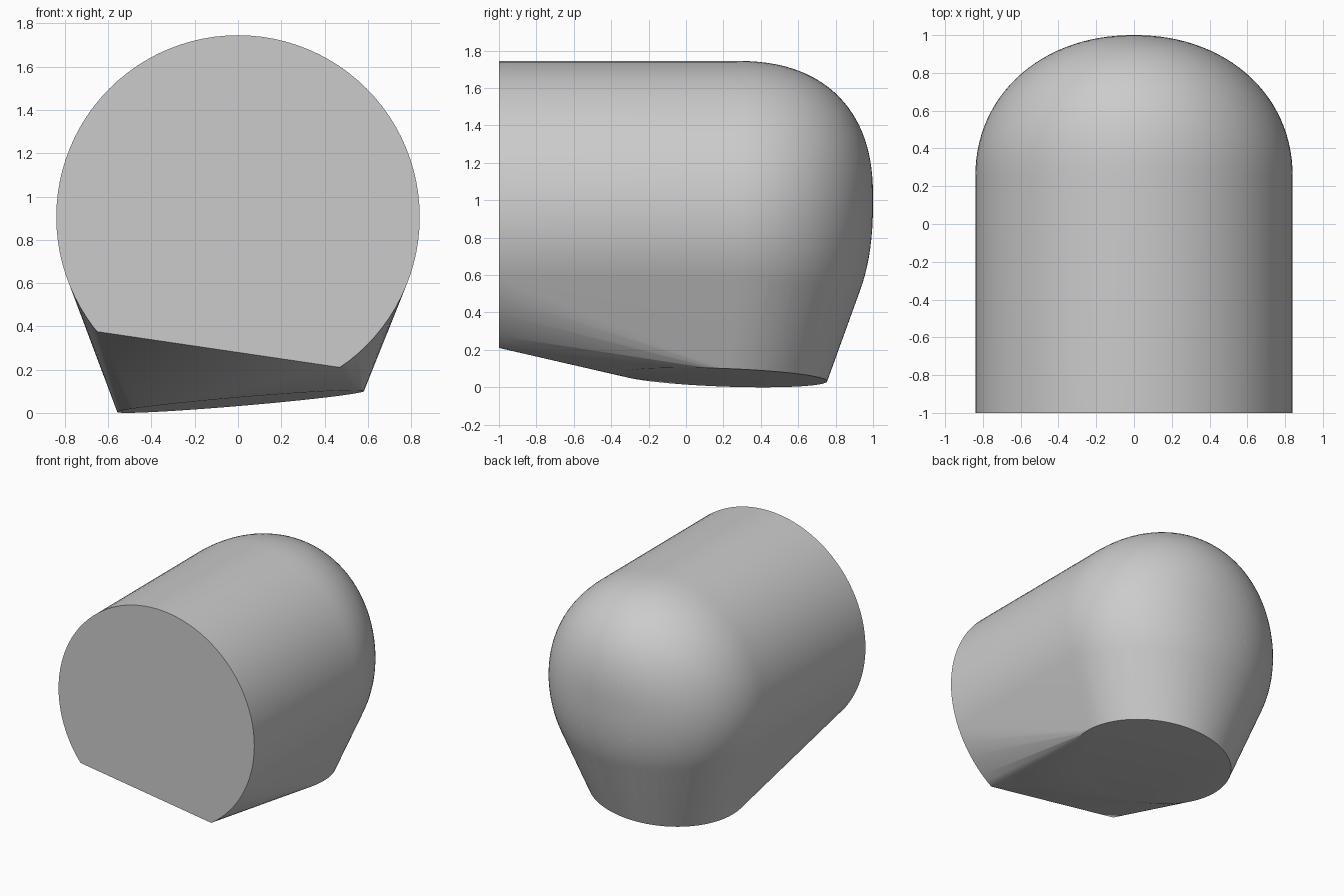
import bpy, bmesh, math
from mathutils import Vector

cube = bpy.data.objects.get("Cube")
if cube:
    bpy.data.objects.remove(cube)

RADIUS, AXIS_Z = 0.84, 0.905
SEGMENTS, RINGS = 96, 28


def ring_angles():
    return [2 * math.pi * i / SEGMENTS for i in range(SEGMENTS)]


points = []

# Front disc, cut off by a slanting chord at the bottom
chord_a, chord_b = Vector((-0.65, -1, 0.375)), Vector((0.47, -1, 0.21))
slope = (chord_b.z - chord_a.z) / (chord_b.x - chord_a.x)
for a in ring_angles():
    x, z = RADIUS * math.cos(a), AXIS_Z + RADIUS * math.sin(a)
    if z > chord_a.z + slope * (x - chord_a.x):
        points.append(Vector((x, -1, z)))
points += [chord_a, chord_b]

# Domed back: rings shrink towards a slightly raised pole, fuller at top and bottom
for k in range(RINGS + 1):
    r = math.cos(0.5 * math.pi * k / RINGS)
    centre_z = AXIS_Z + 0.1 * (1 - r)
    for a in ring_angles():
        n = 2.1 + 0.3 * math.sin(a) ** 2
        y = 0.25 + 0.75 * max(0, 1 - r ** n) ** (1 / n)
        points.append(Vector((RADIUS * r * math.cos(a), y, centre_z + RADIUS * r * math.sin(a))))

# Tilted round base
for a in ring_angles():
    x, dy = 0.57 * math.cos(a), 0.555 * math.sin(a)
    points.append(Vector((x + 0.012, 0.2 + dy, 0.052 + 0.085 * x - 0.036 * dy)))

# Stretch one skin over all the outlines
bm = bmesh.new()
for p in points:
    bm.verts.new(p)
bmesh.ops.remove_doubles(bm, verts=bm.verts, dist=0.0005)
bmesh.ops.convex_hull(bm, input=bm.verts)
bmesh.ops.delete(bm, geom=[v for v in bm.verts if not v.link_faces], context='VERTS')
bmesh.ops.dissolve_limit(bm, angle_limit=math.radians(0.2), verts=bm.verts, edges=bm.edges)
bmesh.ops.recalc_face_normals(bm, faces=bm.faces)

# Stand it on the ground
low = min(v.co.z for v in bm.verts)
bmesh.ops.translate(bm, verts=bm.verts, vec=(0, 0, -low))

mesh = bpy.data.meshes.new("rounded_body")
bm.to_mesh(mesh)
bm.free()
body = bpy.data.objects.new("rounded_body", mesh)
bpy.context.collection.objects.link(body)

# Plain grey
grey = bpy.data.materials.new("plain_grey")
grey.use_nodes = True
colour = (0.6, 0.6, 0.6, 1)
grey.diffuse_color = colour
grey.node_tree.nodes["Principled BSDF"].inputs["Base Color"].default_value = colour
mesh.materials.append(grey)

bpy.context.view_layer.objects.active = body
body.select_set(True)
bpy.ops.object.shade_smooth_by_angle(angle=math.radians(30))
